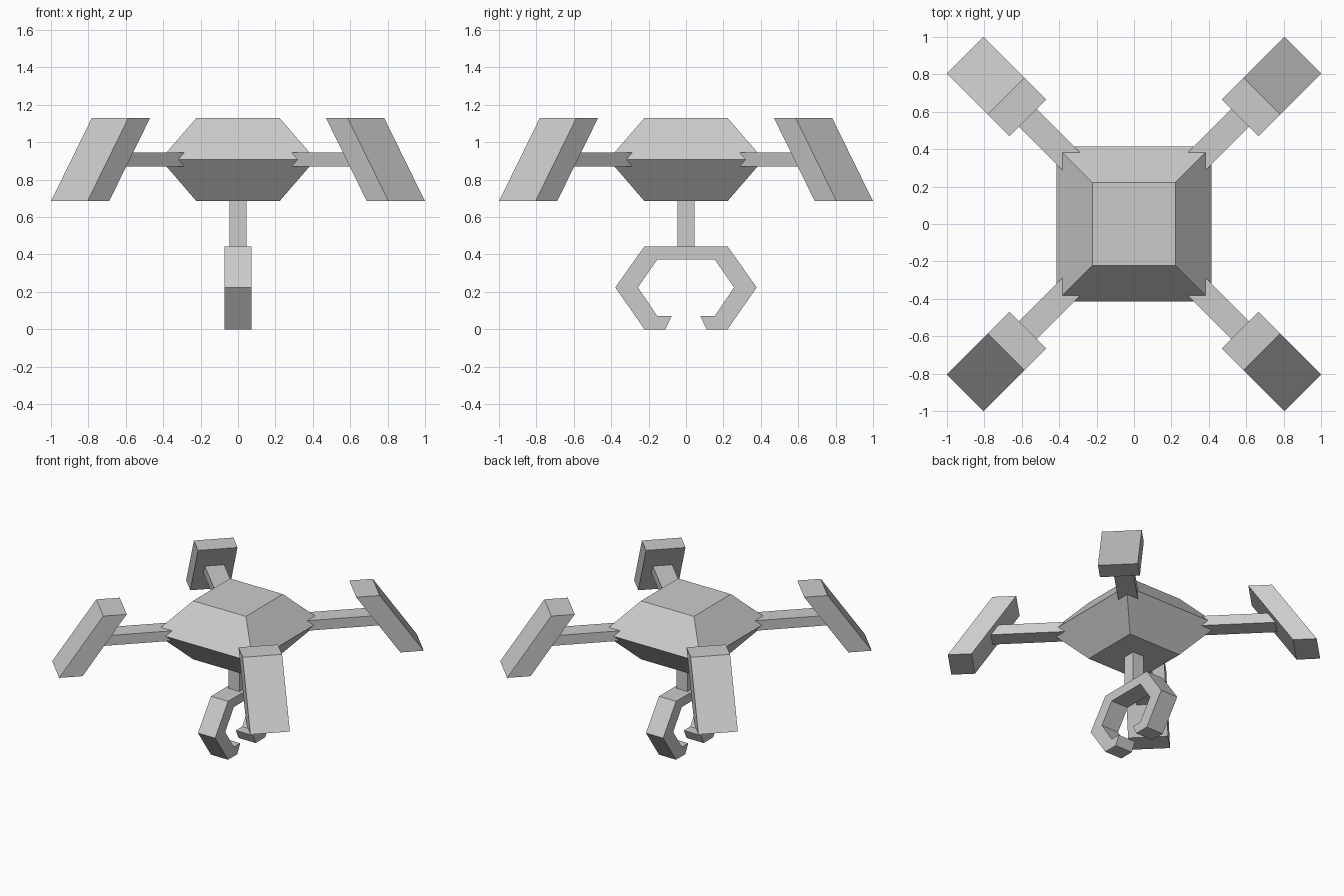
import bpy, bmesh
from math import radians, cos, sin
from mathutils import Vector, Matrix

if "Cube" in bpy.data.objects:
    bpy.data.objects.remove(bpy.data.objects["Cube"])


def make_object(name, bm, matrix=Matrix.Identity(4)):
    bmesh.ops.transform(bm, matrix=matrix, verts=bm.verts)
    bmesh.ops.recalc_face_normals(bm, faces=bm.faces)
    mesh = bpy.data.meshes.new(name)
    bm.to_mesh(mesh)
    bm.free()
    obj = bpy.data.objects.new(name, mesh)
    bpy.context.collection.objects.link(obj)
    return obj


def loft_squares(name, levels):
    """Stack of centred squares given as (half size, z)."""
    bm = bmesh.new()
    rings = [[bm.verts.new((sx * h, sy * h, z))
              for sx, sy in ((-1, -1), (1, -1), (1, 1), (-1, 1))] for h, z in levels]
    for a, b in zip(rings, rings[1:]):
        for i in range(4):
            j = (i + 1) % 4
            bm.faces.new((a[i], a[j], b[j], b[i]))
    bm.faces.new(rings[0])
    bm.faces.new(rings[-1])
    return make_object(name, bm)


def extrude_profile(name, profile, half, axis, angle=0):
    """Extrude a (u, z) profile symmetrically along x or y, then turn about z."""
    def point(u, z, w):
        return (w, u, z) if axis == 'x' else (u, w, z)
    bm = bmesh.new()
    face = bm.faces.new([bm.verts.new(point(u, z, -half)) for u, z in profile])
    ext = bmesh.ops.extrude_face_region(bm, geom=[face])
    verts = [g for g in ext['geom'] if isinstance(g, bmesh.types.BMVert)]
    bmesh.ops.translate(bm, verts=verts, vec=Vector(point(0, 0, 2 * half)))
    return make_object(name, bm, Matrix.Rotation(radians(angle), 4, 'Z'))


TOP, MID, BOTTOM = 1.13, 0.908, 0.685

# Faceted body
loft_squares("body", [(0.222, BOTTOM), (0.415, MID), (0.222, TOP)])

# Four diagonal arms, each ending in a slanted panel
arm = [(0.40, MID - 0.038), (1.00, MID - 0.038), (1.00, MID + 0.038), (0.40, MID + 0.038)]
panel = [(1.112, BOTTOM), (1.276, BOTTOM), (0.967, TOP), (0.803, TOP)]
for i in range(4):
    extrude_profile(f"arm_{i + 1}", arm, 0.068, 'y', 45 + 90 * i)
    extrude_profile(f"panel_{i + 1}", panel, 0.138, 'y', 45 + 90 * i)

# Stem under the body
loft_squares("claw_stem", [(0.046, 0.443), (0.046, BOTTOM)])

# Open claw: one half of the outline, mirrored across y
half = [(0.222, 0.444), (0.378, 0.224), (0.222, 0), (0.11, 0),
        (0.077, 0.07), (0.153, 0.07), (0.257, 0.224), (0.153, 0.374)]
extrude_profile("claw", half + [(-y, z) for y, z in reversed(half)], 0.072, 'x')
